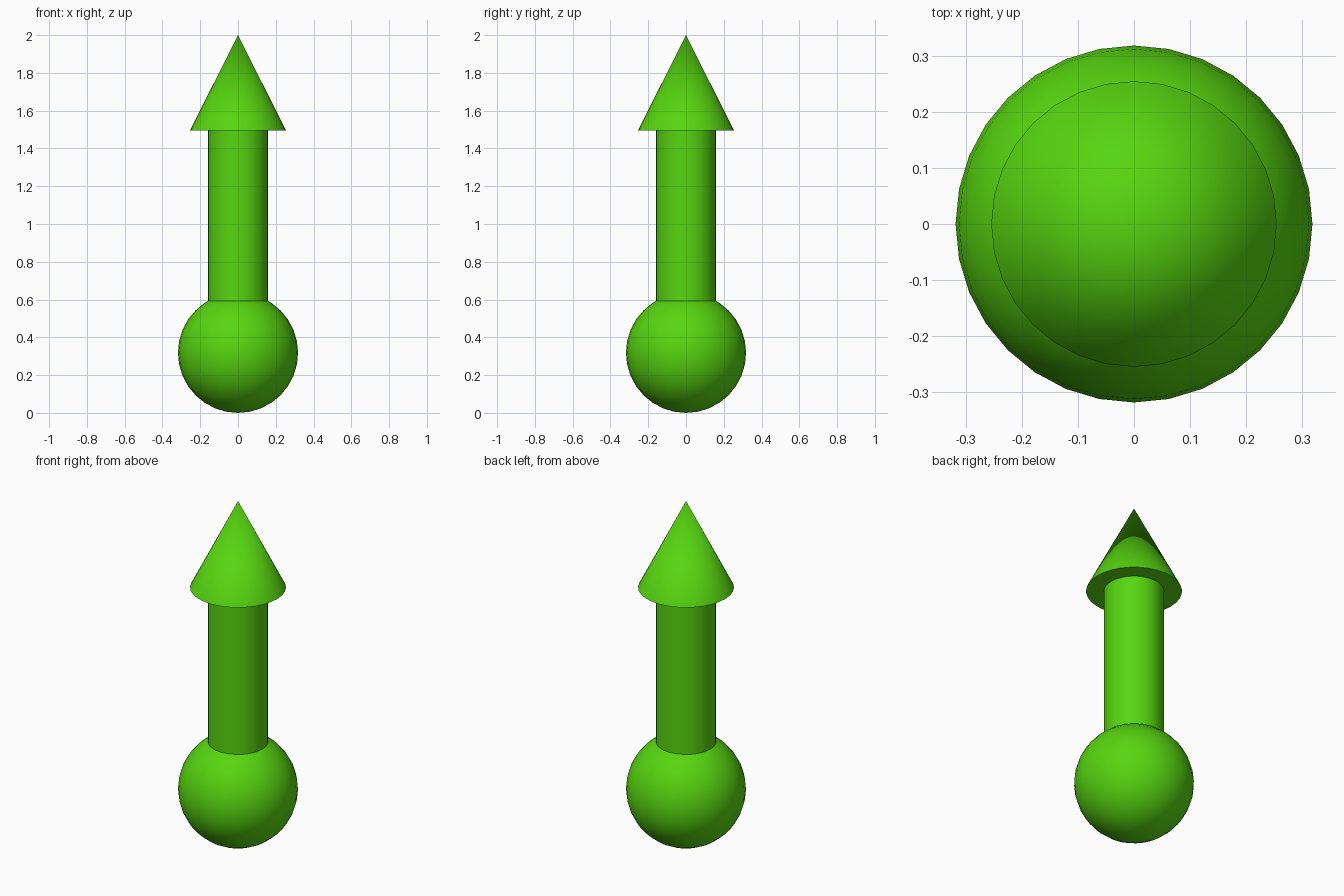
import bpy
import math

cube = bpy.data.objects.get("Cube")
if cube:
    bpy.data.objects.remove(cube, do_unlink=True)

UNIT = 0.159            # shaft radius; other radii are multiples of it
BALL_R = 2 * UNIT
HEAD_R = 1.6 * UNIT
HEAD_Z = 1.495
TOP_Z = 2.0
SIDES = 32

# Single green material
green = bpy.data.materials.new("bright green")
green.use_nodes = True
colour = (0.095, 0.67, 0.005, 1)
green.diffuse_color = colour
green.node_tree.nodes["Principled BSDF"].inputs["Base Color"].default_value = colour


def finish(name):
    obj = bpy.context.object
    obj.name = obj.data.name = name
    obj.data.materials.append(green)
    bpy.ops.object.shade_smooth_by_angle(angle=math.radians(35))


# Round base
bpy.ops.mesh.primitive_uv_sphere_add(segments=SIDES, ring_count=16,
                                     radius=BALL_R, location=(0, 0, BALL_R))
finish("ball")

# Shaft, from the ball's centre to the head
bpy.ops.mesh.primitive_cylinder_add(vertices=SIDES, radius=UNIT, depth=HEAD_Z - BALL_R,
                                    location=(0, 0, (HEAD_Z + BALL_R) / 2))
finish("shaft")

# Pointed head
bpy.ops.mesh.primitive_cone_add(vertices=SIDES, radius1=HEAD_R, radius2=0,
                                depth=TOP_Z - HEAD_Z,
                                location=(0, 0, (TOP_Z + HEAD_Z) / 2))
finish("arrow_head")
